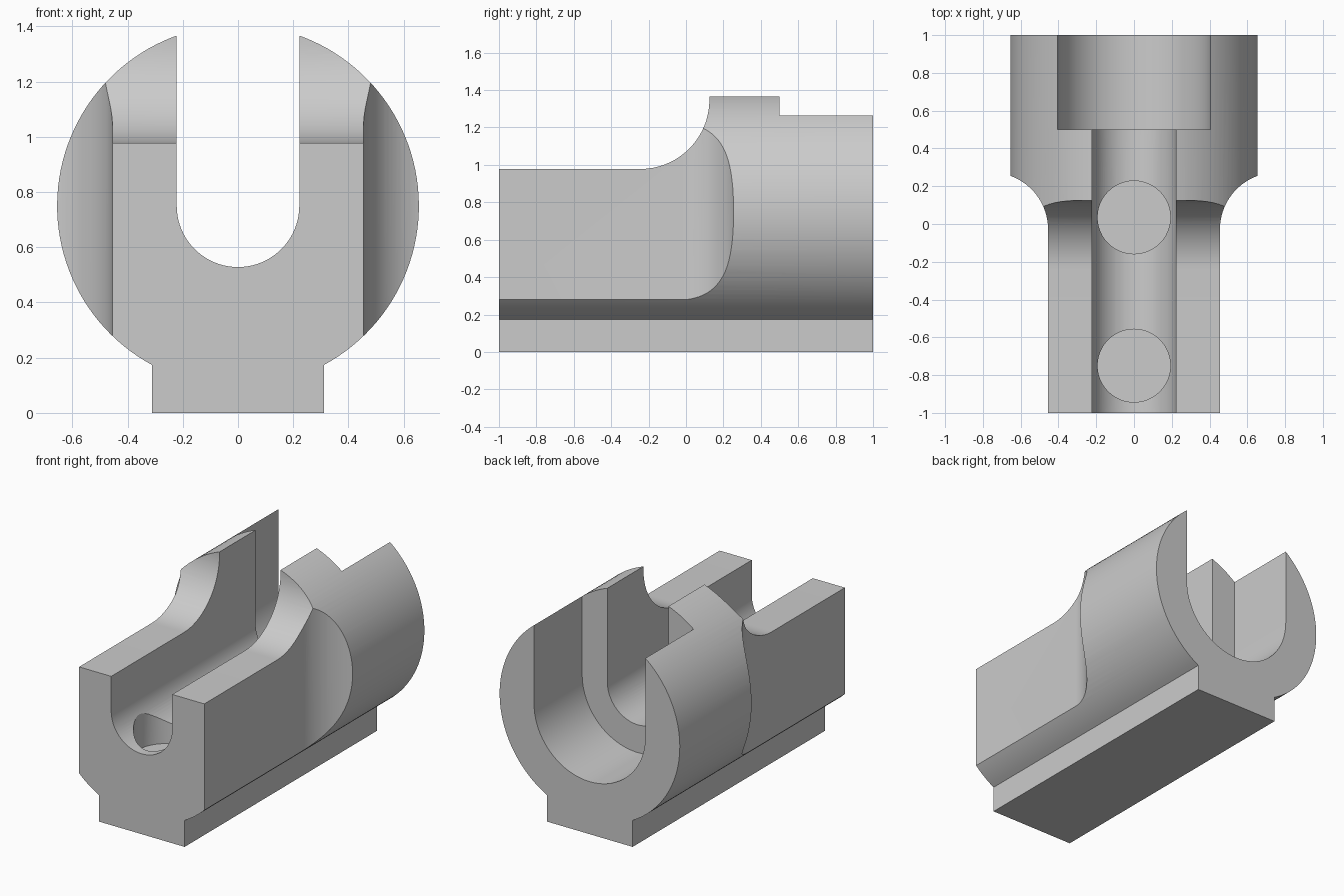
import bpy, bmesh, math
from mathutils import Vector

if "Cube" in bpy.data.objects:
    bpy.data.objects.remove(bpy.data.objects["Cube"])

ZC = 0.75          # height of the barrel axis
R = 0.655          # barrel radius


def arc(cu, cv, r, a0, a1, n):
    """Points on an arc, angles in degrees."""
    return [(cu + r * math.cos(math.radians(a0 + (a1 - a0) * i / n)),
             cv + r * math.sin(math.radians(a0 + (a1 - a0) * i / n))) for i in range(n + 1)]


def prism(name, pts, axis, lo, hi):
    """Extrude a 2D profile along an axis from lo to hi."""
    place = {'x': lambda u, v, w: Vector((w, u, v)),
             'y': lambda u, v, w: Vector((u, w, v)),
             'z': lambda u, v, w: Vector((u, v, w))}[axis]
    bm = bmesh.new()
    face = bm.faces.new([bm.verts.new(place(u, v, lo)) for u, v in pts])
    out = bmesh.ops.extrude_face_region(bm, geom=[face])
    verts = [g for g in out['geom'] if isinstance(g, bmesh.types.BMVert)]
    bmesh.ops.translate(bm, verts=verts, vec=place(0, 0, hi - lo))
    bmesh.ops.recalc_face_normals(bm, faces=bm.faces)
    mesh = bpy.data.meshes.new(name)
    bm.to_mesh(mesh)
    bm.free()
    ob = bpy.data.objects.new(name, mesh)
    bpy.context.collection.objects.link(ob)
    return ob


def u_slot(name, r, lo, hi):
    """Round-bottomed channel, open at the top."""
    return prism(name, arc(0, ZC, r, 180, 360, 40) + [(r, 1.7), (-r, 1.7)], 'y', lo, hi)


# Body: round barrel standing on a rectangular foot
foot = 0.312
a = math.degrees(math.acos(foot / R))
body = prism("slotted_body",
             arc(0, ZC, R, -a, 180 + a, 112) + [(-foot, 0), (foot, 0)], 'y', -1, 1)

# Cutters: narrow channel, wide rear channel, lowered front top
cutters = [
    u_slot("channel_cutter", 0.222, -1.2, 1.2),
    u_slot("rear_channel_cutter", 0.405, 0.5, 1.2),
    prism("top_cutter",
          [(-1.2, 0.978)] + arc(-0.245, 1.348, 0.37, -90, 0, 24) + [(0.125, 1.7), (-1.2, 1.7)],
          'x', -1, 1),
]
# Flat front sides that flare out to the barrel
for s in (-1, 1):
    flare = [(0.455, -1.2)] + arc(0.755, -0.028, 0.3, 180, 90, 24) + [(0.755, -1.2)]
    cutters.append(prism("side_cutter", [(s * x, y) for x, y in flare], 'z', 0.1, 1.7))
# Blind bolt holes in the channel floor
for y in (-0.75, 0.035):
    cutters.append(prism("hole_cutter", arc(0, y, 0.193, 0, 352.5, 47), 'z', 0.41, 0.8))

for c in cutters:
    m = body.modifiers.new(c.name, 'BOOLEAN')
    m.operation = 'DIFFERENCE'
    m.solver = 'EXACT'
    m.object = c

# Bake the cuts and remove the cutters
bpy.context.view_layer.update()
baked = bpy.data.meshes.new_from_object(
    body.evaluated_get(bpy.context.evaluated_depsgraph_get()))
body.modifiers.clear()
body.data = baked
for c in cutters:
    bpy.data.objects.remove(c)

# Plain grey metal
grey = bpy.data.materials.new("grey_metal")
grey.diffuse_color = (0.6, 0.6, 0.6, 1)
grey.use_nodes = True
grey.node_tree.nodes["Principled BSDF"].inputs["Base Color"].default_value = grey.diffuse_color
body.data.materials.clear()
body.data.materials.append(grey)

bpy.ops.object.select_all(action='DESELECT')
body.select_set(True)
bpy.context.view_layer.objects.active = body
bpy.ops.object.shade_smooth_by_angle(angle=math.radians(20))
